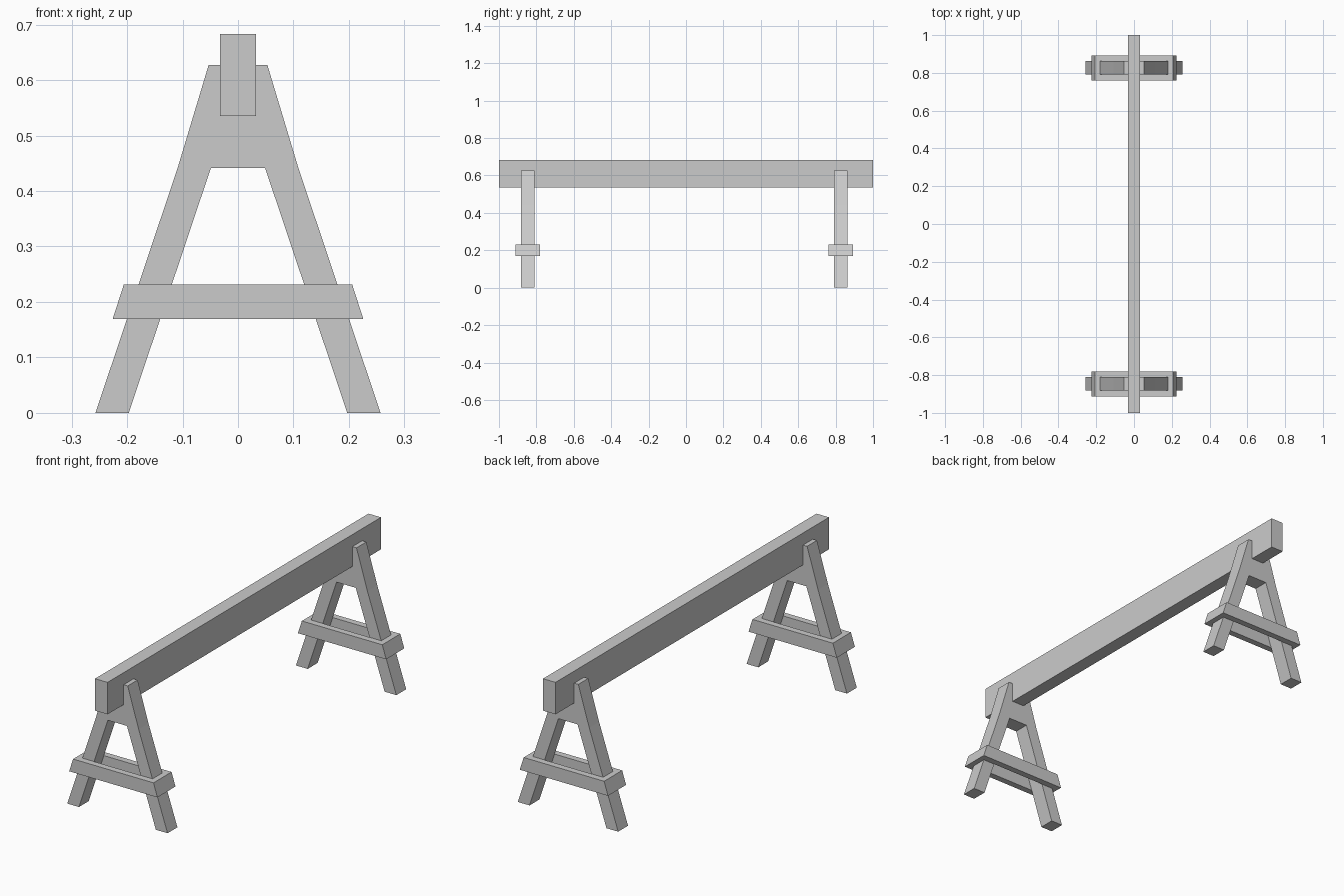
import bpy, bmesh

if "Cube" in bpy.data.objects:
    bpy.data.objects.remove(bpy.data.objects["Cube"])


def finish(name, bm, location=(0, 0, 0)):
    bmesh.ops.recalc_face_normals(bm, faces=bm.faces)
    mesh = bpy.data.meshes.new(name)
    bm.to_mesh(mesh)
    bm.free()
    obj = bpy.data.objects.new(name, mesh)
    obj.location = location
    bpy.context.collection.objects.link(obj)
    return obj


def extrude_profile(name, points, half_depth, y=0):
    """Extrude an x-z outline along y."""
    bm = bmesh.new()
    face = bm.faces.new([bm.verts.new((x, -half_depth, z)) for x, z in points])
    out = bmesh.ops.extrude_face_region(bm, geom=[face])
    moved = [g for g in out["geom"] if isinstance(g, bmesh.types.BMVert)]
    bmesh.ops.translate(bm, verts=moved, vec=(0, 2 * half_depth, 0))
    return finish(name, bm, (0, y, 0))


def collar(name, levels, y):
    """Closed frame around both legs; levels hold (z, outer x, inner x)."""
    outer_y, inner_y = 0.066, 0.036
    bm = bmesh.new()
    loops = []
    for z, xo, xi in levels:
        for hx, hy in ((xo, outer_y), (xi, inner_y)):
            loops.append([bm.verts.new((sx * hx, sy * hy, z))
                          for sx, sy in ((-1, -1), (1, -1), (1, 1), (-1, 1))])
    bottom_out, bottom_in, top_out, top_in = loops
    for a, b in ((bottom_out, top_out), (top_out, top_in),
                 (top_in, bottom_in), (bottom_in, bottom_out)):
        for i in range(4):
            j = (i + 1) % 4
            bm.faces.new((a[i], a[j], b[j], b[i]))
    return finish(name, bm, (0, y, 0))


# Top beam
extrude_profile("top_beam", [(-0.032, 0.535), (0.032, 0.535),
                             (0.032, 0.683), (-0.032, 0.683)], 1.0)

# A-shaped trestle outline, mirrored from its right half
half = [(0.049, 0.441), (0.197, 0), (0.257, 0), (0.109, 0.441), (0.053, 0.627)]
outline = half + [(-x, z) for x, z in reversed(half)]

# Two trestles, each with a brace frame around its legs
for side, y in (("front", -0.846), ("back", 0.827)):
    extrude_profile(side + "_trestle", outline, 0.036, y)
    collar(side + "_brace_frame",
           [(0.169, 0.226, 0.200), (0.231, 0.206, 0.180)], y)
